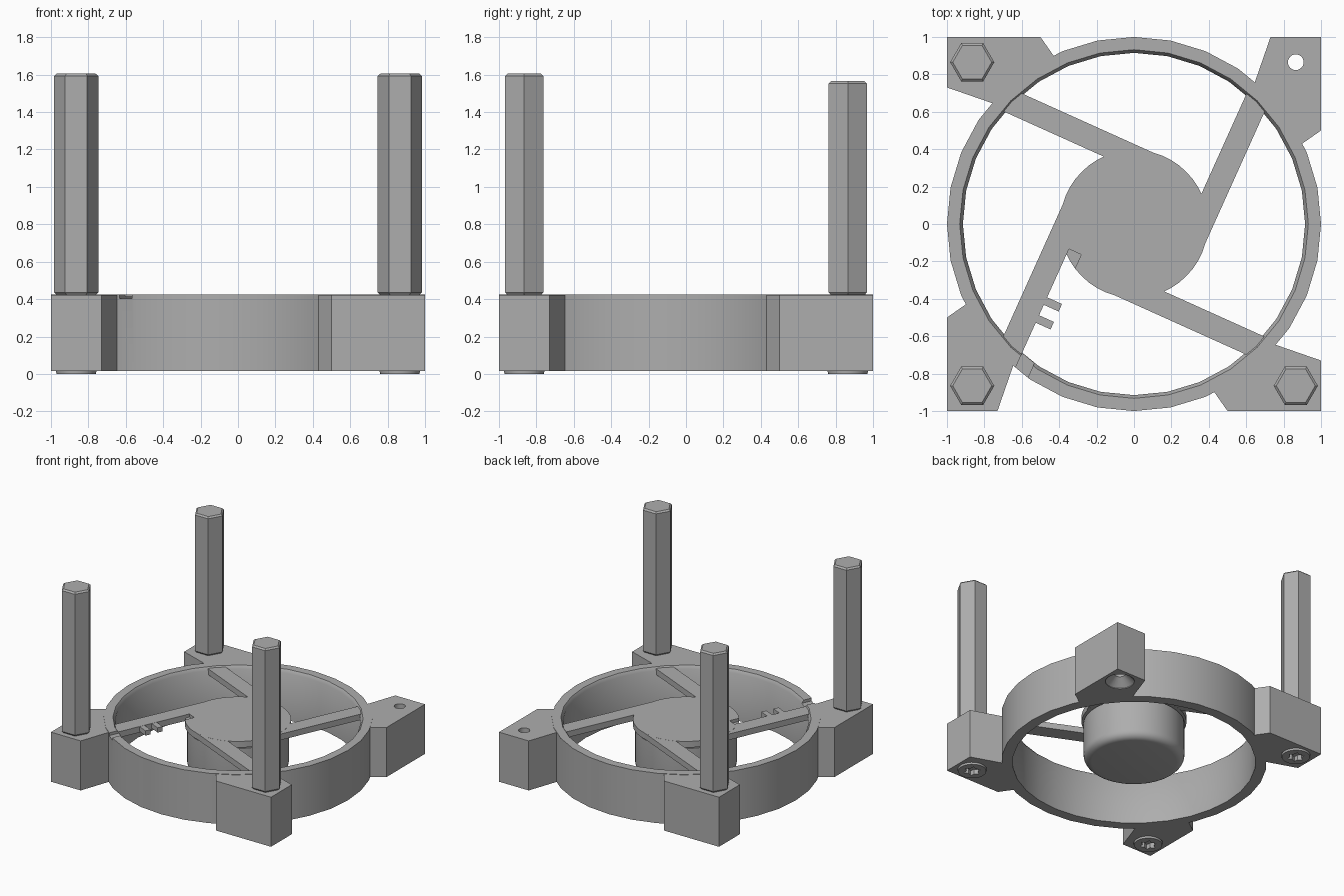
import bpy, bmesh, math
from mathutils import Matrix, Vector

if "Cube" in bpy.data.objects:
    bpy.data.objects.remove(bpy.data.objects["Cube"])

GREY = (0.42, 0.42, 0.42, 1)
grey = bpy.data.materials.new("plain grey")
grey.use_nodes = True
grey.diffuse_color = GREY
grey.node_tree.nodes["Principled BSDF"].inputs["Base Color"].default_value = GREY

BOTTOM, TOP = 0.015, 0.425
POST = 0.865
TILT = math.atan2(-0.41, 0.91)      # slant of the spokes


def add(name, bm, smooth=False):
    bmesh.ops.recalc_face_normals(bm, faces=bm.faces)
    mesh = bpy.data.meshes.new(name)
    bm.to_mesh(mesh)
    bm.free()
    ob = bpy.data.objects.new(name, mesh)
    bpy.context.collection.objects.link(ob)
    mesh.materials.append(grey)
    if smooth:
        bpy.ops.object.select_all(action="DESELECT")
        ob.select_set(True)
        bpy.context.view_layer.objects.active = ob
        bpy.ops.object.shade_smooth_by_angle(angle=math.radians(35))
    return ob


def prism(name, points, z0, z1):
    bm = bmesh.new()
    face = bm.faces.new([bm.verts.new((x, y, z0)) for x, y in points])
    top = bmesh.ops.extrude_face_region(bm, geom=[face])["geom"]
    verts = [v for v in top if isinstance(v, bmesh.types.BMVert)]
    bmesh.ops.translate(bm, verts=verts, vec=(0, 0, z1 - z0))
    return add(name, bm)


def lathe(name, profile, sides, at=(0, 0), closed=False, smooth=True):
    # Revolve (radius, height) points about a vertical axis
    bm = bmesh.new()
    vs = [bm.verts.new((r, 0, z)) for r, z in profile]
    edges = [bm.edges.new(p) for p in zip(vs, vs[1:])]
    if closed:
        edges.append(bm.edges.new((vs[-1], vs[0])))
    bmesh.ops.spin(bm, geom=vs + edges, cent=(0, 0, 0), axis=(0, 0, 1),
                   angle=math.tau, steps=sides, use_duplicate=False)
    bmesh.ops.remove_doubles(bm, verts=bm.verts, dist=0.0005)
    bmesh.ops.translate(bm, verts=bm.verts, vec=(*at, 0))
    return add(name, bm, smooth)


def slanted(u0, u1, t0, t1):
    # Rectangle in the slanted frame of the cable spoke
    n, d = Vector((0.912, -0.411)), Vector((-0.411, -0.912))
    return [n * u + d * t for u, t in ((u0, t0), (u1, t0), (u1, t1), (u0, t1))]


def cut(ob, cutter):
    cutter.hide_render = True
    cutter.hide_set(True)
    mod = ob.modifiers.new("cut", "BOOLEAN")
    mod.operation = "DIFFERENCE"
    mod.solver = "EXACT"
    mod.object = cutter


def turned(points, k):
    rot = Matrix.Rotation(k * math.pi / 2, 2)
    return [rot @ Vector(p) for p in points]


# Outer ring with a small inner chamfer
ring = lathe("duct_ring", [(1, BOTTOM), (1, TOP), (0.932, TOP), (0.915, 0.4),
                           (0.915, BOTTOM)], 32, closed=True)

# Hub plate and rounded motor cup below it
hub = lathe("hub_plate", [(0, 0.365), (0.395, 0.365), (0.395, 0.415), (0, 0.415)], 48)
corner = [(0.32 + 0.06 * math.sin(a), 0.08 - 0.06 * math.cos(a))
          for a in (i * math.pi / 10 for i in range(6))]
lathe("motor_cup", [(0, 0.02)] + corner + [(0.38, 0.35), (0, 0.35)], 48)

# Four tangent spokes
spoke = slanted(-0.39, -0.262, 0, 0.88)
for k in range(4):
    prism("spoke", turned(spoke, k), 0.366, 0.4145)

# Cable channel through hub and ring, with two clips on the spoke
cut(hub, prism("hub_channel_cutter", slanted(-0.262, -0.19, 0.265, 0.5), 0.39, 0.5))
cut(ring, prism("ring_channel_cutter", slanted(-0.262, -0.18, 0.8, 1.1), 0.403, 0.5))
for t in (0.57, 0.675):
    prism("cable_clip", slanted(-0.27, -0.175, t - 0.022, t + 0.022), 0.375, 0.414)

# Corner mounting blocks with countersunk holes
block = [(-1, 1), (-0.5, 1), (-0.43, 0.9), (-0.41, 0.875), (-0.55, 0.78),
         (-0.67, 0.68), (-0.755, 0.645), (-1, 0.73)]
for k in range(4):
    at = turned([(-POST, POST)], k)[0]
    ob = prism("corner_block", turned(block, k), BOTTOM, 0.422)
    cut(ob, lathe("screw_hole_cutter", [(0, -0.1), (0.11, -0.1), (0.11, 0.02),
                                        (0.042, 0.08), (0.042, 0.6), (0, 0.6)], 24, at))

# Hexagonal posts and star-socket screws on three corners
for x, y, top in ((-1, 1, 1.565), (-1, -1, 1.605), (1, -1, 1.605)):
    at = (x * POST, y * POST)
    r = 0.118
    lathe("hex_post", [(0, 0.422), (r - 0.014, 0.422), (r, 0.436), (r, top - 0.012),
                       (r - 0.014, top), (0, top)], 6, at, smooth=False)
    screw = lathe("screw_head", [(0, 0), (0.106, 0), (0.108, 0.018), (0.04, 0.078),
                                 (0, 0.078)], 24, at)
    star = [(at[0] + s * math.cos(i * math.pi / 6), at[1] + s * math.sin(i * math.pi / 6))
            for i, s in enumerate((0.066, 0.043) * 6)]
    cut(screw, prism("star_socket_cutter", star, -0.05, 0.04))
